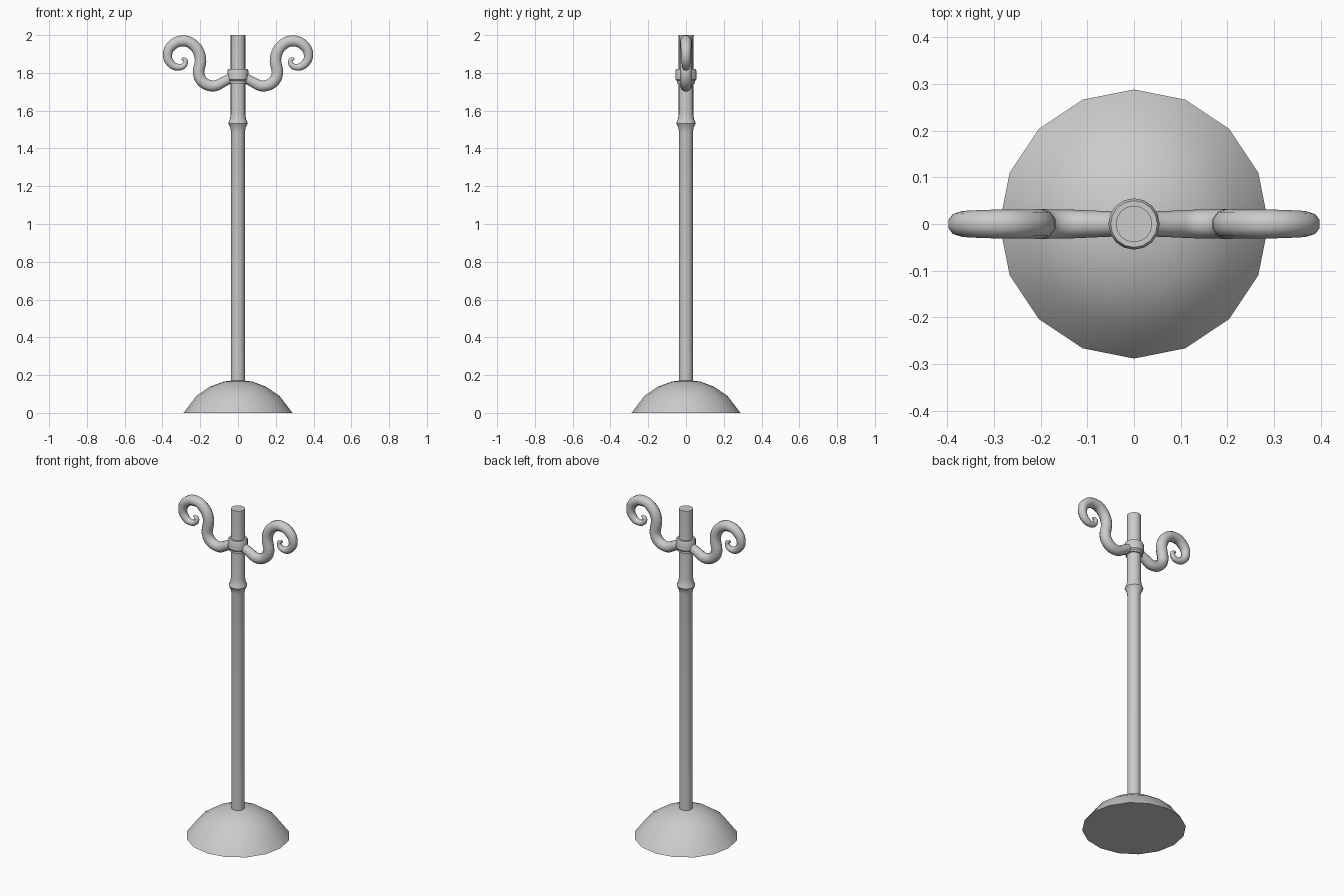
import bpy, bmesh, math

if "Cube" in bpy.data.objects:
    bpy.data.objects.remove(bpy.data.objects["Cube"])


def lathe(name, profile, sides=16, angle=40):
    """Revolve (radius, z) points around z; radius 0 gives a pole point."""
    bm = bmesh.new()
    rings = []
    for r, z in profile:
        n = sides if r > 0 else 1
        rings.append([bm.verts.new((r * math.cos(2 * math.pi * i / sides),
                                    r * math.sin(2 * math.pi * i / sides), z)) for i in range(n)])
    for a, b in zip(rings, rings[1:]):
        for i in range(sides):
            j = (i + 1) % sides
            quad = [a[i % len(a)], a[j % len(a)], b[j % len(b)], b[i % len(b)]]
            bm.faces.new(list(dict.fromkeys(quad)))
    for ring in (rings[0], rings[-1]):
        if len(ring) > 1:
            bm.faces.new(ring)
    bmesh.ops.recalc_face_normals(bm, faces=bm.faces)
    me = bpy.data.meshes.new(name)
    bm.to_mesh(me)
    bm.free()
    ob = bpy.data.objects.new(name, me)
    bpy.context.collection.objects.link(ob)
    bpy.ops.object.select_all(action='DESELECT')
    ob.select_set(True)
    bpy.context.view_layer.objects.active = ob
    bpy.ops.object.shade_smooth_by_angle(angle=math.radians(angle))
    return ob


def scroll_arm(name, side, path):
    """Tapered tube through (x, z, radius) points in the xz plane."""
    cu = bpy.data.curves.new(name, 'CURVE')
    cu.dimensions = '3D'
    cu.bevel_depth = 1.0
    cu.bevel_resolution = 3
    cu.resolution_u = 5
    cu.use_fill_caps = True
    sp = cu.splines.new('BEZIER')
    sp.bezier_points.add(len(path) - 1)
    for p, (x, z, r) in zip(sp.bezier_points, path):
        p.co = (side * x, 0, z)
        p.radius = r
        p.handle_left_type = p.handle_right_type = 'AUTO'
    ob = bpy.data.objects.new(name, cu)
    bpy.context.collection.objects.link(ob)
    return ob


# Domed foot
lathe("base", [(0.288, 0), (0.22, 0.09), (0.148, 0.139), (0.075, 0.166), (0, 0.175)])

# Pole with a flared ring below the arms
lathe("pole", [(0.037, 0.15), (0.037, 1.49), (0.041, 1.51), (0.052, 1.532), (0.043, 1.555),
               (0.039, 1.58), (0.039, 2.0)], angle=30)

# Collar that holds the arms
lathe("collar", [(0.035, 1.745), (0.048, 1.745), (0.048, 1.757), (0.055, 1.765),
                 (0.055, 1.81), (0.050, 1.82), (0.035, 1.82)], angle=30)

# Mirrored scroll arms
ARM = [(0.02, 1.785, 0.026), (0.07, 1.756, 0.028), (0.14, 1.731, 0.031), (0.203, 1.775, 0.032),
       (0.2, 1.885, 0.032), (0.235, 1.947, 0.031), (0.29, 1.969, 0.031), (0.35, 1.945, 0.029),
       (0.373, 1.897, 0.026), (0.358, 1.852, 0.023), (0.318, 1.830, 0.019),
       (0.283, 1.843, 0.015), (0.28, 1.868, 0.012), (0.298, 1.876, 0.007)]
scroll_arm("right_arm", 1, ARM)
scroll_arm("left_arm", -1, ARM)
